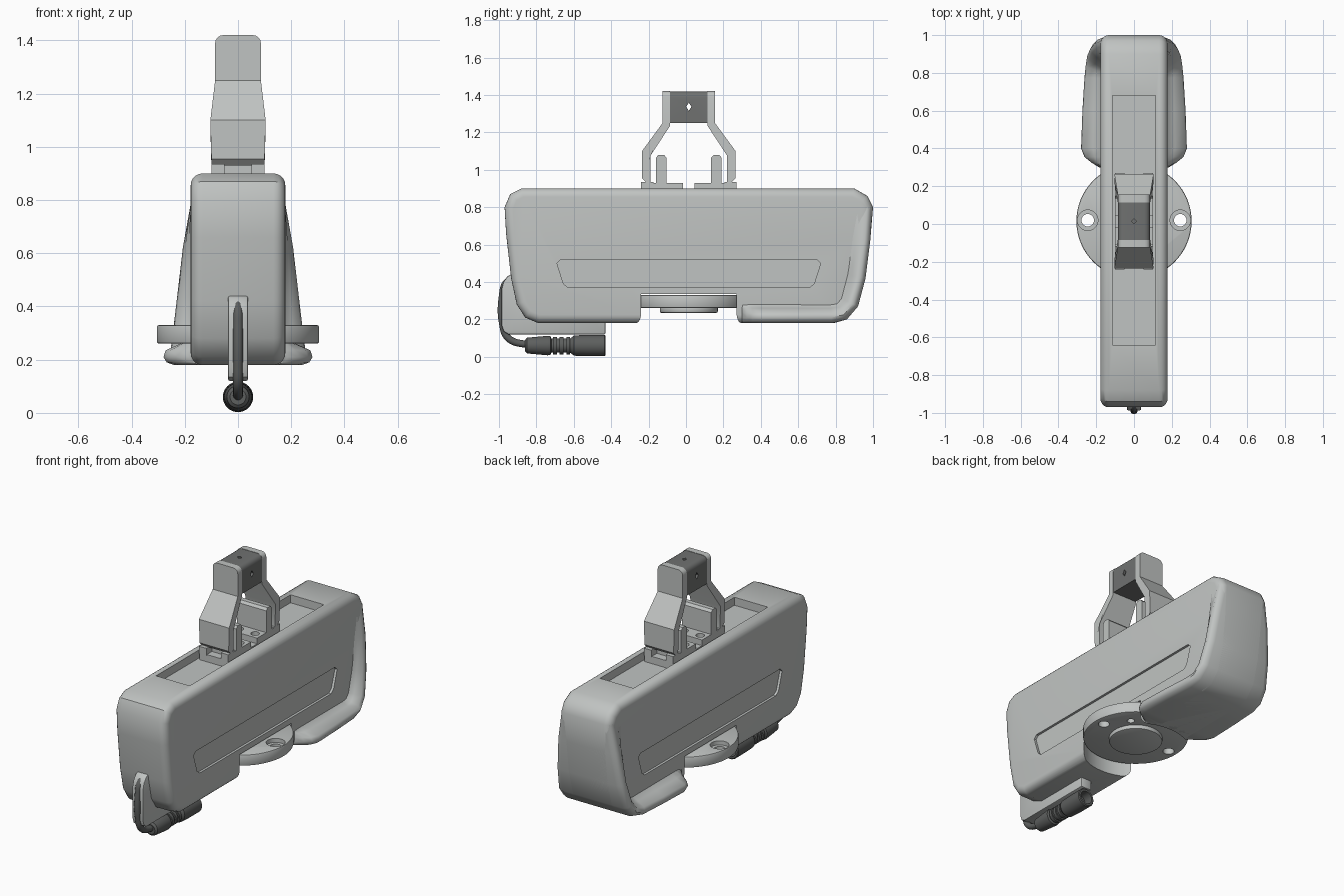
import bpy, bmesh, math
from mathutils import Matrix, Vector

if "Cube" in bpy.data.objects:
    bpy.data.objects.remove(bpy.data.objects["Cube"], do_unlink=True)


def material(name, rgb):
    m = bpy.data.materials.new(name)
    m.use_nodes = True
    m.diffuse_color = (*rgb, 1)
    bsdf = next(n for n in m.node_tree.nodes if n.type == 'BSDF_PRINCIPLED')
    bsdf.inputs["Base Color"].default_value = (*rgb, 1)
    return m


LIGHT = material("light grey shell", (0.53, 0.55, 0.54))
PAD = material("dark grey pad", (0.16, 0.165, 0.163))
CABLE = material("charcoal cable", (0.11, 0.115, 0.113))
CY = 0.015  # centre of the bracket and mounting disc along y


def finish(name, bm, mat):
    bmesh.ops.recalc_face_normals(bm, faces=bm.faces)
    me = bpy.data.meshes.new(name)
    bm.to_mesh(me)
    bm.free()
    me.materials.append(mat)
    ob = bpy.data.objects.new(name, me)
    bpy.context.collection.objects.link(ob)
    return ob


def activate(ob):
    bpy.ops.object.select_all(action='DESELECT')
    ob.select_set(True)
    bpy.context.view_layer.objects.active = ob


def smooth(ob, angle=35):
    activate(ob)
    bpy.ops.object.shade_smooth_by_angle(angle=math.radians(angle))


def bevel(ob, width, segments=3, angle=50):
    m = ob.modifiers.new("Bevel", 'BEVEL')
    m.width, m.segments = width, segments
    m.limit_method, m.angle_limit = 'ANGLE', math.radians(angle)
    activate(ob)
    bpy.ops.object.modifier_apply(modifier=m.name)


def cut(ob, cutters):
    for c in cutters:
        m = ob.modifiers.new("Cut", 'BOOLEAN')
        m.operation, m.solver, m.object = 'DIFFERENCE', 'EXACT', c
        activate(ob)
        bpy.ops.object.modifier_apply(modifier=m.name)


def drop(cutters):
    for c in cutters:
        bpy.data.objects.remove(c, do_unlink=True)


def prism_bm(points, x0, x1):
    """Side profile in (y, z), extruded across x."""
    bm = bmesh.new()
    a = [bm.verts.new((x0, y, z)) for y, z in points]
    b = [bm.verts.new((x1, y, z)) for y, z in points]
    n = len(points)
    bm.faces.new(a)
    bm.faces.new(b[::-1])
    for i in range(n):
        bm.faces.new((a[i], a[(i + 1) % n], b[(i + 1) % n], b[i]))
    return bm


def prism(name, points, x0, x1, mat=LIGHT):
    return finish(name, prism_bm(points, x0, x1), mat)


def box(name, x0, x1, y0, y1, z0, z1, mat=LIGHT):
    return prism(name, [(y0, z0), (y1, z0), (y1, z1), (y0, z1)], x0, x1, mat)


def cylinder(name, x, y, z0, z1, r, mat=LIGHT, seg=48):
    bm = bmesh.new()
    bmesh.ops.create_cone(bm, cap_ends=True, segments=seg, radius1=r, radius2=r,
                          depth=z1 - z0, matrix=Matrix.Translation((x, y, (z0 + z1) / 2)))
    return finish(name, bm, mat)


def loft(name, rings, mat):
    bm = bmesh.new()
    vs = [[bm.verts.new(p) for p in r] for r in rings]
    for a, b in zip(vs, vs[1:]):
        for i in range(len(a)):
            j = (i + 1) % len(a)
            bm.faces.new((a[i], a[j], b[j], b[i]))
    bm.faces.new(vs[0])
    bm.faces.new(vs[-1])
    return finish(name, bm, mat)


# Main housing
body = prism("housing", [(-0.88, 0.9), (-0.94, 0.87), (-0.97, 0.80), (-0.962, 0.66),
                         (-0.935, 0.42), (-0.905, 0.28), (-0.86, 0.21), (-0.79, 0.18),
                         (0.79, 0.18), (0.86, 0.2), (0.92, 0.27), (0.96, 0.42),
                         (0.985, 0.62), (1.0, 0.8), (0.97, 0.86), (0.90, 0.9)], -0.178, 0.178)
bevel(body, 0.045, 5)

# Flared skirt wrapping the lower back edge
path = [(0.30, 0.18, 0.185), (0.325, 0.18, 0.225), (0.355, 0.18, 0.262), (0.40, 0.18, 0.28),
        (0.6, 0.18, 0.273), (0.78, 0.18, 0.262), (0.86, 0.2, 0.255), (0.92, 0.27, 0.247),
        (0.96, 0.42, 0.23), (0.985, 0.62, 0.207), (0.998, 0.8, 0.175)]
rings = []
for i, (y, z, w) in enumerate(path):
    p, q = path[max(i - 1, 0)], path[min(i + 1, len(path) - 1)]
    t = Vector((q[0] - p[0], q[1] - p[1])).normalized()
    half = [(0.12, 0.165), (0.10, 0.175), (0.08, 0.175 + 0.4 * (w - 0.175)), (0.055, w - 0.008),
            (0.03, w), (0.01, w - 0.012), (0.0, w - 0.04)]
    section = half + [(d, -x) for d, x in reversed(half)]
    rings.append([(x, y - t.y * d, z + t.x * d) for d, x in section])
skirt = loft("flared_skirt", rings, LIGHT)

# Cut the round notch, top recess and side panels
notch = cylinder("notch_cutter", 0, CY, 0.0, 0.335, 0.312, seg=64)
recess = box("recess_cutter", -0.115, 0.115, -0.64, 0.68, 0.85, 1.0)
trapezoid = [(-0.69, 0.50), (-0.67, 0.52), (0.70, 0.52), (0.72, 0.50),
             (0.685, 0.39), (0.66, 0.37), (-0.63, 0.37), (-0.655, 0.39)]
panels = [prism("panel_cutter", trapezoid, s * 0.163, s * 0.3) for s in (-1, 1)]
cut(body, [notch, recess] + panels)
cut(skirt, [notch])
drop([notch, recess] + panels)
smooth(body)
smooth(skirt, 50)

# Mounting disc with counterbored holes and a hub
disc = cylinder("mounting_disc", 0, CY, 0.26, 0.33, 0.305, seg=64)
bevel(disc, 0.008, 2)
holes = [cylinder("hole_cutter", 0.15, 0.15, 0.2, 0.3, 0.022, seg=20)]
for s in (-1, 1):
    holes.append(cylinder("hole_cutter", s * 0.245, CY + 0.005, 0.2, 0.4, 0.033, seg=24))
    holes.append(cylinder("bore_cutter", s * 0.245, CY + 0.005, 0.305, 0.4, 0.054, seg=32))
cut(disc, holes)
drop(holes)
smooth(disc)
hub = cylinder("disc_hub", 0, CY, 0.235, 0.27, 0.155)
bevel(hub, 0.008, 2)
smooth(hub)

# Base block filling the middle of the recess
box("bracket_base", -0.10, 0.10, CY - 0.25, CY + 0.25, 0.84, 0.895)


def round_top(bm, z, r):
    """Round the two upper corners seen from the front."""
    edges = [e for e in bm.edges if all(v.co.z > z - 0.001 for v in e.verts)
             and abs(e.verts[0].co.x - e.verts[1].co.x) < 1e-4]
    bmesh.ops.bevel(bm, geom=edges, offset=r, segments=4, profile=0.5, affect='EDGES')


# Bracket: mirrored arms, tabs and feet
ARM = [(0.205, 0.93), (0.225, 0.93), (0.25, 0.955), (0.25, 1.10), (0.14, 1.25), (0.14, 1.42),
       (0.10, 1.42), (0.10, 1.235), (0.205, 1.075)]
TAB = [(0.12, 0.92), (0.175, 0.92), (0.175, 1.065), (0.162, 1.08), (0.133, 1.08), (0.12, 1.065)]
for s, side in ((-1, "front"), (1, "back")):
    bm = prism_bm([(CY + s * o, z) for o, z in ARM], -1, 1)
    for v in bm.verts:
        z = v.co.z
        v.co.x *= 0.086 if z > 1.2 else 0.104 if z > 1.0 else 0.10
    round_top(bm, 1.42, 0.03)
    arm = finish(side + "_arm", bm, LIGHT)
    smooth(arm)
    tab = prism(side + "_tab", [(CY + s * o, z) for o, z in TAB], -0.10, 0.10)
    smooth(tab)
    y0, y1 = sorted((CY + s * 0.03, CY + s * 0.20))
    foot = box(side + "_foot", -0.10, 0.10, y0, y1, 0.89, 0.93)
    bolts = [cylinder("bolt_cutter", x, CY + s * 0.075, 0.905, 1.0, 0.025, seg=20)
             for x in (-0.055, 0.055)]
    cut(foot, bolts)
    drop(bolts)
    y0, y1 = sorted((CY + s * 0.19, CY + s * 0.255))
    for x0, x1, tag in ((-0.10, -0.05, "a"), (0.05, 0.10, "b")):
        box(side + "_foot_lug_" + tag, x0, x1, y0, y1, 0.89, 0.935)

# Gripping pad between the arms, with a small diamond hole
bm = prism_bm([(CY - 0.101, 1.25), (CY + 0.101, 1.25), (CY + 0.101, 1.418), (CY - 0.101, 1.418)],
              -0.085, 0.085)
round_top(bm, 1.418, 0.03)
pad = finish("grip_pad", bm, PAD)
diamond = [(CY, 1.315), (CY + 0.014, 1.337), (CY, 1.359), (CY - 0.014, 1.337)]
hole = prism("diamond_cutter", diamond, -0.2, 0.2, PAD)
top_hole = cylinder("top_cutter", 0, CY, 1.3, 1.5, 0.014, PAD, 4)
cut(pad, [hole, top_hole])
drop([hole, top_hole])
smooth(pad)

# Cable guide fin below the front end
fin = prism("cable_fin", [(-0.43, 0.12), (-0.43, 0.25), (-0.7, 0.44), (-0.925, 0.445),
                          (-0.955, 0.43), (-0.977, 0.40), (-0.987, 0.36), (-0.987, 0.17),
                          (-0.975, 0.135), (-0.95, 0.12)], -0.038, 0.038)
bevel(fin, 0.008, 2)
smooth(fin)

# Cable running down the fin into the plug
cu = bpy.data.curves.new("cable", 'CURVE')
cu.dimensions = '3D'
cu.bevel_depth, cu.bevel_resolution = 0.019, 4
cu.use_fill_caps = True
sp = cu.splines.new('BEZIER')
pts = [(-0.92, 0.425), (-0.965, 0.39), (-0.981, 0.33), (-0.981, 0.18), (-0.95, 0.10), (-0.83, 0.06)]
sp.bezier_points.add(len(pts) - 1)
for bp, (y, z) in zip(sp.bezier_points, pts):
    bp.co = (0, y, z)
    bp.handle_left_type = bp.handle_right_type = 'AUTO'
cu.materials.append(CABLE)
bpy.context.collection.objects.link(bpy.data.objects.new("cable", cu))

# Plug with grip ridges and an open socket end
profile = [(-0.86, 0.03), (-0.85, 0.042), (-0.74, 0.052), (-0.725, 0.05), (-0.72, 0.038)]
for k in range(3):
    y = -0.71 + k * 0.035
    profile += [(y, 0.038), (y, 0.047), (y + 0.02, 0.047), (y + 0.02, 0.038)]
profile += [(-0.61, 0.045), (-0.60, 0.054), (-0.53, 0.057), (-0.435, 0.057), (-0.43, 0.052),
            (-0.43, 0.04), (-0.49, 0.04)]
N = 32
rings = [[(r * math.cos(2 * math.pi * i / N), y, 0.06 + r * math.sin(2 * math.pi * i / N))
          for i in range(N)] for y, r in profile]
plug = loft("plug", rings, CABLE)
smooth(plug)
